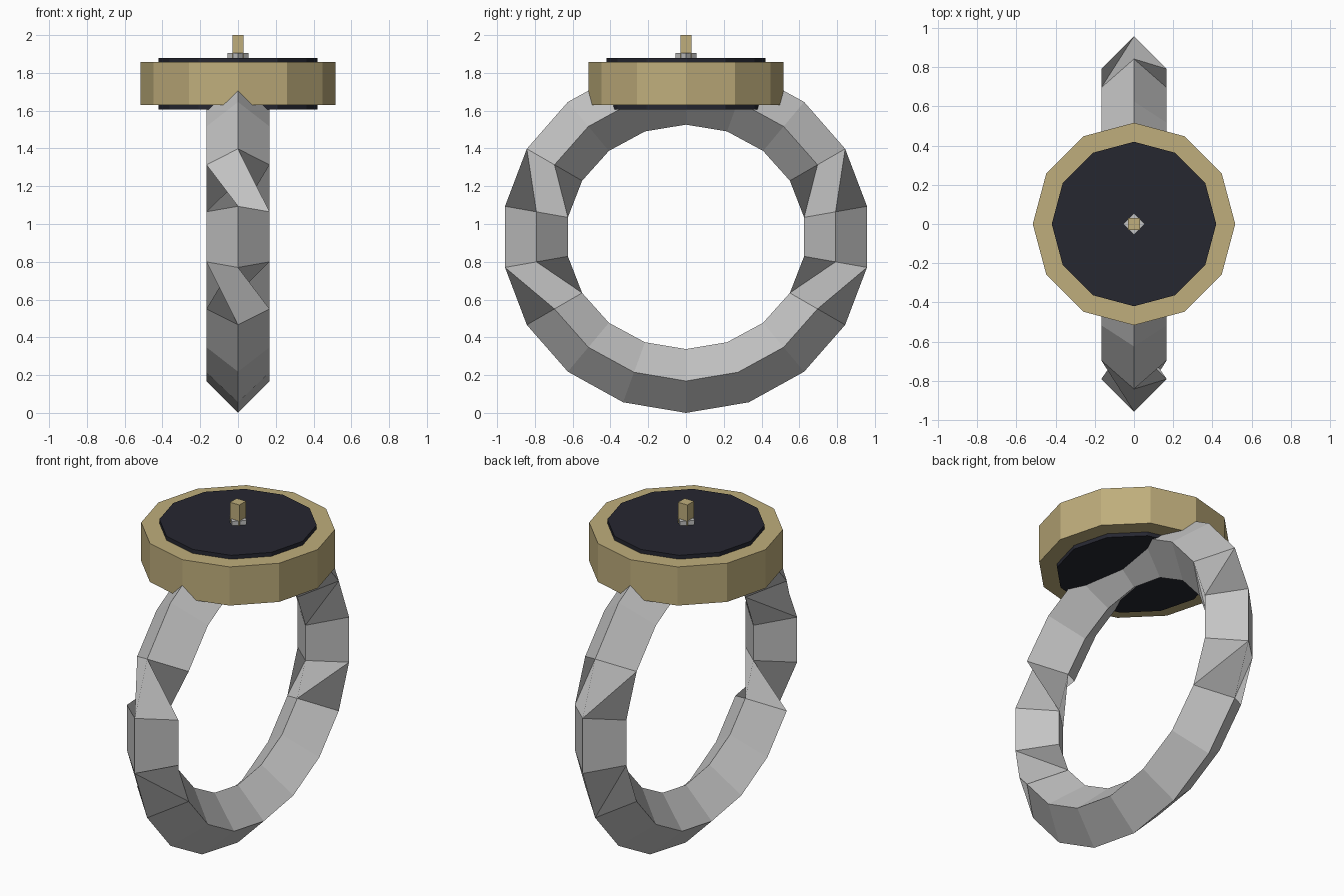
import bpy, bmesh
from math import sin, cos, tau

if "Cube" in bpy.data.objects:
    bpy.data.objects.remove(bpy.data.objects["Cube"], do_unlink=True)


def material(name, rgb):
    m = bpy.data.materials.new(name)
    m.use_nodes = True
    m.diffuse_color = (*rgb, 1)
    m.node_tree.nodes["Principled BSDF"].inputs["Base Color"].default_value = (*rgb, 1)
    return m


gold = material("gold", (0.52, 0.42, 0.2))
silver = material("silver", (0.55, 0.55, 0.55))
dark = material("dark stone", (0.019, 0.02, 0.03))


def finish(name, bm, mat):
    bmesh.ops.recalc_face_normals(bm, faces=bm.faces)
    mesh = bpy.data.meshes.new(name)
    bm.to_mesh(mesh)
    bm.free()
    mesh.materials.append(mat)
    obj = bpy.data.objects.new(name, mesh)
    bpy.context.collection.objects.link(obj)
    return obj


def polygon(bm, sides, radius, z, turn=0):
    return [bm.verts.new((radius * cos(tau * (i + turn) / sides),
                          radius * sin(tau * (i + turn) / sides), z)) for i in range(sides)]


def prism(name, sides, radius, z0, z1, mat, turn=0):
    bm = bmesh.new()
    low, high = (polygon(bm, sides, radius, z, turn) for z in (z0, z1))
    for i in range(sides):
        j = (i + 1) % sides
        bm.faces.new((low[i], low[j], high[j], high[i]))
    bm.faces.new(low)
    bm.faces.new(high)
    return finish(name, bm, mat)


# Finger band: oval sweep of a diamond section, with quarter twists at the sides
SEGMENTS, CENTRE, THICK, HALF_WIDTH = 18, 0.932, 0.169, 0.167
PATH_Y, PATH_Z = 0.804, 0.763
TWISTS = {3: 1, 5: 1, 12: -1, 14: -1}

bm = bmesh.new()
rings = []
for s in range(SEGMENTS):
    a = tau * s / SEGMENTS
    ring = []
    for k in range(4):     # outer, left side, inner, right side
        out = THICK * (1, 0, -1, 0)[k]
        x = HALF_WIDTH * (0, 1, 0, -1)[k]
        ring.append(bm.verts.new((x, -(PATH_Y + out) * sin(a),
                                  CENTRE - (PATH_Z + out) * cos(a))))
    rings.append(ring)
for s in range(SEGMENTS):
    here, after = rings[s], rings[(s + 1) % SEGMENTS]
    shift = -TWISTS.get(s, 0)
    for k in range(4):
        n = (k + 1) % 4
        bm.faces.new((here[k], here[n], after[(n + shift) % 4], after[(k + shift) % 4]))
finish("finger_band", bm, silver)

# Bezel: twelve-sided collar around the stone
bm = bmesh.new()
loops = [polygon(bm, 12, r, z) for r, z in
         ((0.517, 1.63), (0.517, 1.857), (0.415, 1.857), (0.415, 1.63))]
for a, b in zip(loops, loops[1:] + loops[:1]):
    for i in range(12):
        j = (i + 1) % 12
        bm.faces.new((a[i], a[j], b[j], b[i]))
finish("bezel", bm, gold)

# Stone disc with a small collar and post on top
prism("stone_disc", 12, 0.42, 1.607, 1.88, dark)
prism("post_collar", 4, 0.056, 1.875, 1.905, silver)
prism("post", 4, 0.043, 1.88, 2.0, gold, turn=0.5)
